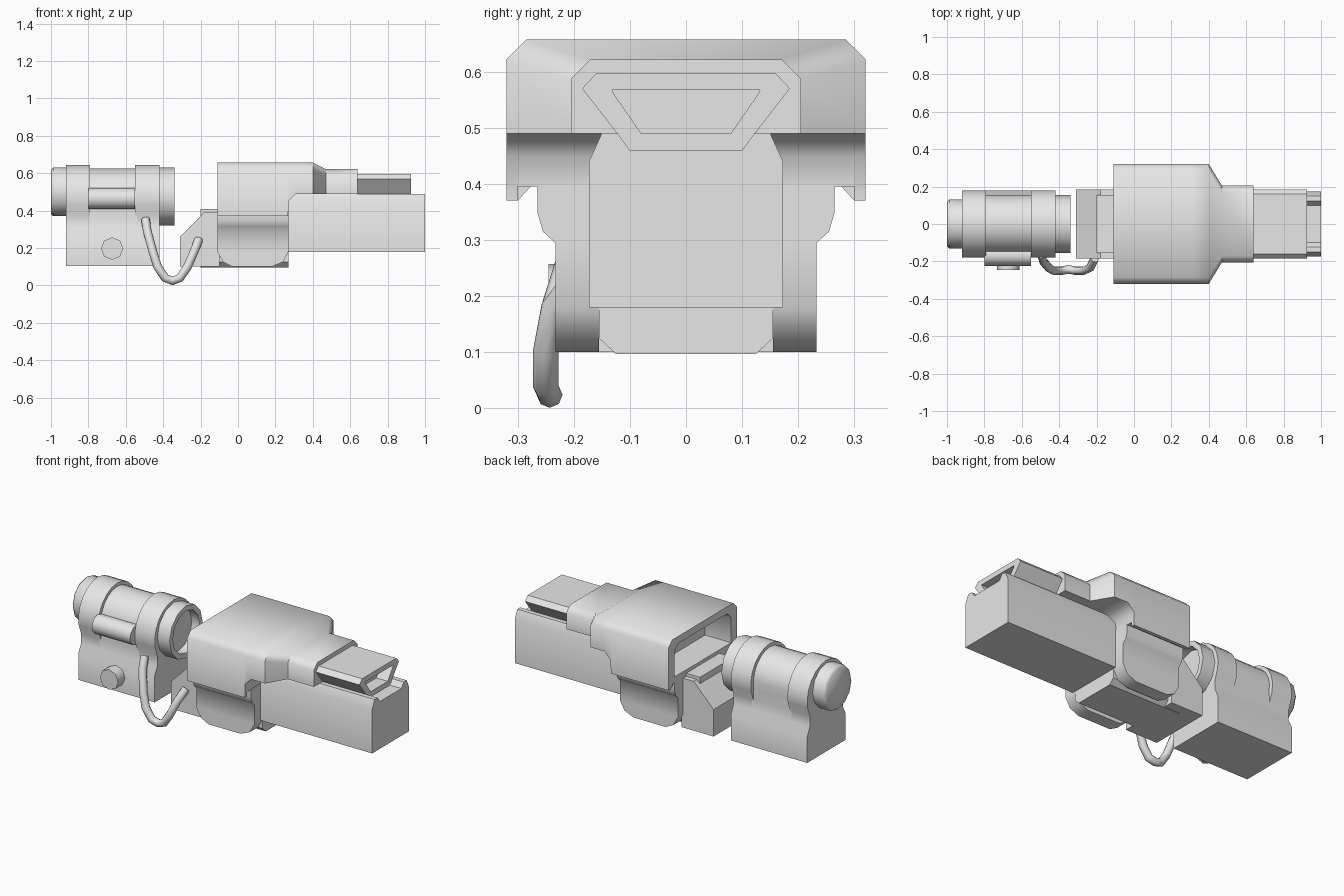
import bpy, bmesh, math
from mathutils import Vector

cube = bpy.data.objects.get("Cube")
if cube:
    bpy.data.objects.remove(cube, do_unlink=True)

grey = bpy.data.materials.new("plain_grey")
grey.diffuse_color = (0.8, 0.8, 0.8, 1)
grey.use_nodes = True
grey.node_tree.nodes["Principled BSDF"].inputs["Base Color"].default_value = (0.8, 0.8, 0.8, 1)


def loft(name, rings, angle=50):
    """Skin a row of matching rings and cap both ends."""
    bm = bmesh.new()
    rows = [[bm.verts.new(p) for p in ring] for ring in rings]
    n = len(rows[0])
    for a, b in zip(rows, rows[1:]):
        for i in range(n):
            j = (i + 1) % n
            bm.faces.new((a[i], a[j], b[j], b[i]))
    bm.faces.new(rows[0])
    bm.faces.new(rows[-1])
    bmesh.ops.remove_doubles(bm, verts=bm.verts, dist=0.0005)
    bmesh.ops.recalc_face_normals(bm, faces=bm.faces)
    mesh = bpy.data.meshes.new(name)
    bm.to_mesh(mesh)
    bm.free()
    mesh.materials.append(grey)
    obj = bpy.data.objects.new(name, mesh)
    bpy.context.collection.objects.link(obj)
    bpy.ops.object.select_all(action='DESELECT')
    obj.select_set(True)
    bpy.context.view_layer.objects.active = obj
    bpy.ops.object.shade_smooth_by_angle(angle=math.radians(angle))
    return obj


def at_x(x, yz):
    return [(x, y, z) for y, z in yz]


def mirrored(half):
    """Close a (y, z) outline from its positive half, listed bottom to top."""
    return half + [(-y, z) for y, z in reversed(half)]


def extrude_x(name, x0, x1, yz, angle=50):
    return loft(name, [at_x(x0, yz), at_x(x1, yz)], angle)


def circle(r, cy, cz, n):
    return [(cy + r * math.cos(math.tau * i / n), cz + r * math.sin(math.tau * i / n))
            for i in range(n)]


def turned_x(name, profile, cy, cz, n, angle=50):
    return loft(name, [at_x(x, circle(r, cy, cz, n)) for x, r in profile], angle)


# Main housing: rear pocket, wide shell with side lips, tapered nose
def shell(x, w, top, bottom, chamfer=0.035, lip=0.0):
    return at_x(x, mirrored([(w - 0.02, bottom + lip), (w - 0.02, bottom), (w, bottom),
                             (w, top - chamfer), (w - chamfer, top)]))


loft("housing", [
    shell(0.06, 0.265, 0.615, 0.43),
    shell(-0.11, 0.265, 0.615, 0.43),
    shell(-0.11, 0.32, 0.657, 0.37, lip=0.025),
    shell(0.268, 0.32, 0.657, 0.37, lip=0.025),
    shell(0.27, 0.32, 0.657, 0.45),
    shell(0.31, 0.32, 0.657, 0.49),
    shell(0.40, 0.32, 0.657, 0.49),
    shell(0.47, 0.205, 0.622, 0.49),
    shell(0.64, 0.205, 0.622, 0.49)])

# Long front block with a shallow groove on top
extrude_x("front_block", 0.26, 1.0, mirrored(
    [(0.173, 0.18), (0.173, 0.44), (0.15, 0.49), (0.122, 0.49), (0.10, 0.46)]), 25)


# Tapered top slide with a hollow end
def slide(x, s):
    if s:
        return at_x(x, mirrored([(0.10, 0.46), (0.185, 0.57), (0.16, 0.597)]))
    return at_x(x, mirrored([(0.08, 0.49), (0.125, 0.555), (0.132, 0.567)]))


loft("top_slide", [slide(0.50, 1), slide(0.925, 1), slide(0.925, 0), slide(0.85, 0)], 30)

# Side pads with rounded lower corners and a flared top
pad_rows = [(0.10, -0.03, 0.18, 0.233), (0.125, -0.08, 0.24, 0.233), (0.18, -0.11, 0.27, 0.233),
            (0.295, -0.11, 0.27, 0.233), (0.315, -0.11, 0.27, 0.255), (0.35, -0.11, 0.27, 0.265),
            (0.40, -0.11, 0.27, 0.265)]
for side, label in ((1, "back"), (-1, "front")):
    loft(label + "_side_pad", [[(x0, side * 0.155, z), (x1, side * 0.155, z),
                                (x1, side * y, z), (x0, side * y, z)]
                               for z, x0, x1, y in pad_rows])

# Core between the pads, and the sloped rear block
extrude_x("core_block", -0.20, 0.27, mirrored(
    [(0.125, 0.097), (0.155, 0.125), (0.155, 0.41)]), 25)
slope = [(-0.31, 0.10), (-0.31, 0.26), (-0.18, 0.392), (-0.10, 0.392), (-0.10, 0.10)]
loft("rear_block", [[(x, y, z) for x, z in slope] for y in (-0.185, 0.185)], 25)


# Clamp unit: waisted base running into a round top
def clamp(r, cz=0.47):
    half = [(0.18, 0.105), (0.18, 0.26), (0.155, 0.31), (0.155, 0.37)]
    start = math.radians(-12)
    for i in range(7):
        a = start + (math.pi / 2 - start) * i / 6
        half.append((r * math.cos(a), cz + r * math.sin(a)))
    top = half.pop()
    return half + [(0.0, top[1])] + [(-y, z) for y, z in reversed(half)]


extrude_x("clamp_middle", -0.80, -0.54, clamp(0.155), 40)
for name, x0, x1 in (("clamp_left_band", -0.92, -0.79), ("clamp_right_band", -0.55, -0.42)):
    extrude_x(name, x0, x1, clamp(0.18, 0.465), 40)

# Tube end caps, one closed and one hollow
turned_x("closed_cap", [(-1.0, 0.118), (-0.988, 0.13), (-0.90, 0.13)], 0, 0.50, 12)
turned_x("hollow_cap", [(-0.44, 0.155), (-0.34, 0.155), (-0.34, 0.125), (-0.39, 0.125)],
         0, 0.475, 12)

# Side pod and round button
turned_x("side_pod", [(-0.80, 0.057), (-0.55, 0.057)], -0.167, 0.465, 12)
button = circle(0.06, -0.673, 0.197, 8)
loft("button", [[(x, y, z) for x, z in button] for y in (-0.16, -0.245)], 50)

# Bent hook joining the two units
path = [Vector(p) for p in [(-0.495, -0.165, 0.355), (-0.485, -0.20, 0.29), (-0.455, -0.235, 0.18),
                            (-0.43, -0.25, 0.10), (-0.39, -0.25, 0.04), (-0.35, -0.243, 0.024),
                            (-0.31, -0.25, 0.04), (-0.27, -0.25, 0.10), (-0.235, -0.235, 0.18),
                            (-0.21, -0.185, 0.245)]]
rings = []
for i, p in enumerate(path):
    t = (path[min(i + 1, len(path) - 1)] - path[max(i - 1, 0)]).normalized()
    u = t.cross(Vector((0, 1, 0))).normalized()
    v = t.cross(u)
    rings.append([p + 0.023 * (u * c + v * s) for c, s in circle(1, 0, 0, 8)])
loft("hook", rings, 60)
